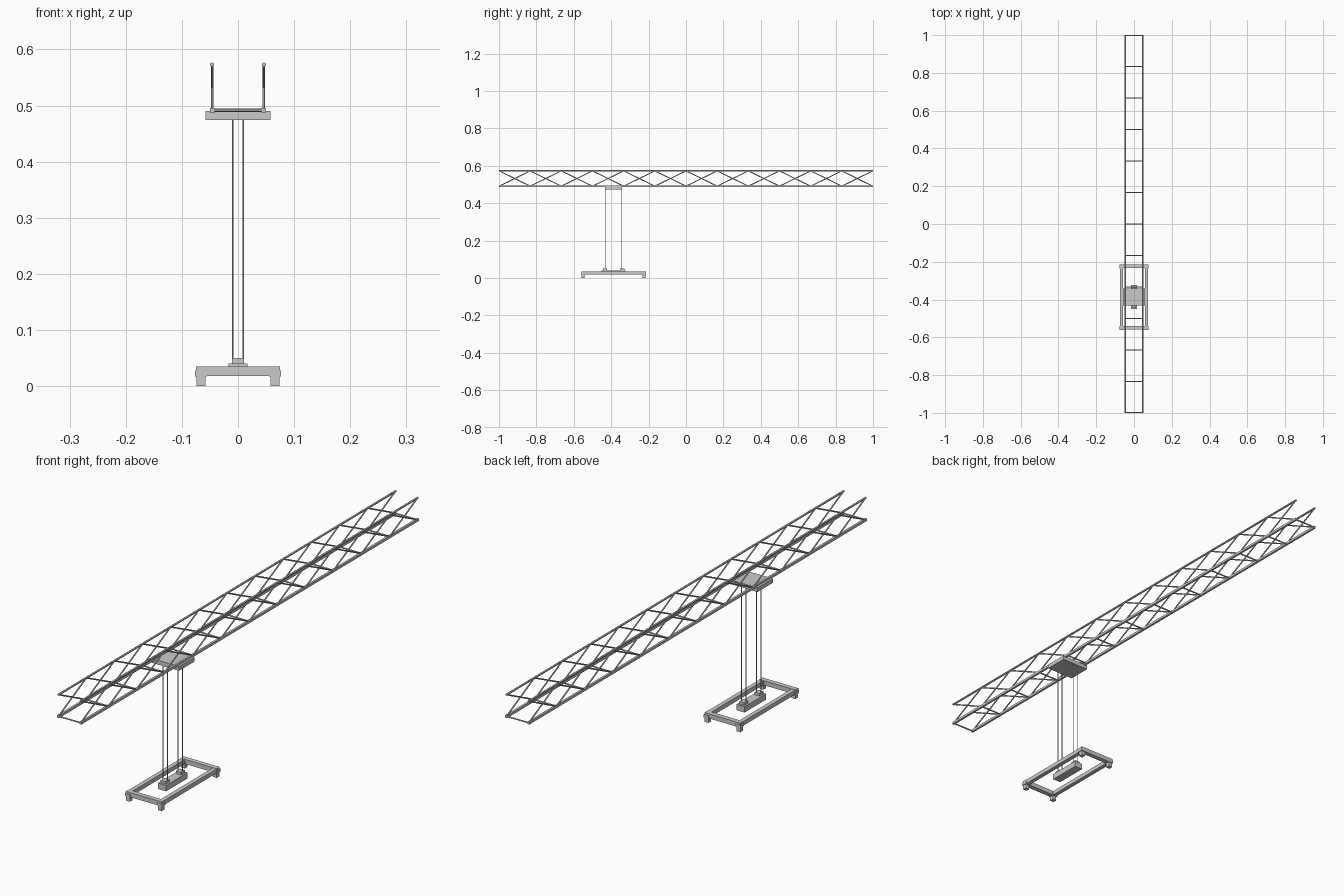
import bpy
import math
from mathutils import Vector

if "Cube" in bpy.data.objects:
    bpy.data.objects.remove(bpy.data.objects["Cube"])

YC = -0.387          # trolley / spreader centre along the girder
BAYS = 12
HALF = 0.046         # girder half width
Z_LOW, Z_TOP = 0.4915, 0.573


def box(name, x, y, z):
    """Box from (min, max) ranges on each axis."""
    bpy.ops.mesh.primitive_cube_add(size=1, location=[(a + b) / 2 for a, b in (x, y, z)])
    ob = bpy.context.object
    ob.name = name
    ob.scale = [b - a for a, b in (x, y, z)]
    bpy.ops.object.transform_apply(location=False, rotation=False, scale=True)
    return ob


def rod(name, a, b, r, sides=6):
    """Low-poly rod between two points."""
    a, b = Vector(a), Vector(b)
    d = b - a
    bpy.ops.mesh.primitive_cylinder_add(vertices=sides, radius=r, depth=d.length,
                                        location=(a + b) / 2)
    ob = bpy.context.object
    ob.name = name
    ob.rotation_euler = d.to_track_quat('Z', 'Y').to_euler()
    return ob


# Girder: chords and crossed lacing on both sides
step = 2 / BAYS
for s, side in ((-1, "left"), (1, "right")):
    x = s * HALF
    rod(f"top_chord_{side}", (x, -1, Z_TOP), (x, 1, Z_TOP), 0.004)
    box(f"bottom_chord_{side}", (x - 0.004, x + 0.004), (-1, 1), (0.487, 0.496))
    for i in range(BAYS):
        y0 = max(-1 + i * step, -0.998)
        y1 = min(-1 + (i + 1) * step, 0.998)
        rod(f"rising_lace_{side}_{i}", (x, y0, Z_LOW), (x, y1, Z_TOP), 0.0026)
        rod(f"falling_lace_{side}_{i}", (x, y0, Z_TOP), (x, y1, Z_LOW), 0.0026)

# Cross members tying the bottom chords
for i in range(BAYS + 1):
    y = max(-0.997, min(0.997, -1 + i * step))
    rod(f"cross_member_{i}", (-HALF, y, Z_LOW), (HALF, y, Z_LOW), 0.003)

# Trolley plate under the girder
box("trolley_plate", (-0.058, 0.058), (YC - 0.045, YC + 0.045), (0.474, 0.490))

# Hoist block with a sheave housing at each rope pair
box("hoist_block", (-0.017, 0.017), (YC - 0.064, YC + 0.064), (0.018, 0.040))
for s, end in ((-1, "front"), (1, "back")):
    y = YC + s * 0.046
    box(f"sheave_housing_{end}", (-0.0105, 0.0105), (y - 0.011, y + 0.011), (0.040, 0.050))
    for t, side in ((-1, "left"), (1, "right")):
        rod(f"hoist_rope_{end}_{side}", (t * 0.0095, YC + s * 0.0445, 0.048),
            (t * 0.0095, YC + s * 0.0445, 0.476), 0.0016)

# Spreader frame: long beams, end beams, corner collars and feet
for s, side in ((-1, "left"), (1, "right")):
    x = s * 0.066
    box(f"long_beam_{side}", (x - 0.008, x + 0.008), (YC - 0.16, YC + 0.16), (0.018, 0.034))
    for t, end in ((-1, "front"), (1, "back")):
        y = YC + t * 0.163
        box(f"corner_collar_{end}_{side}", (x - 0.0105, x + 0.0105), (y - 0.0105, y + 0.0105),
            (0.017, 0.028))
        box(f"corner_foot_{end}_{side}", (x - 0.008, x + 0.008), (y - 0.008, y + 0.008),
            (0.0, 0.020))
for t, end in ((-1, "front"), (1, "back")):
    y = YC + t * 0.163
    box(f"end_beam_{end}", (-0.0745, 0.0745), (y - 0.009, y + 0.009), (0.018, 0.035))
